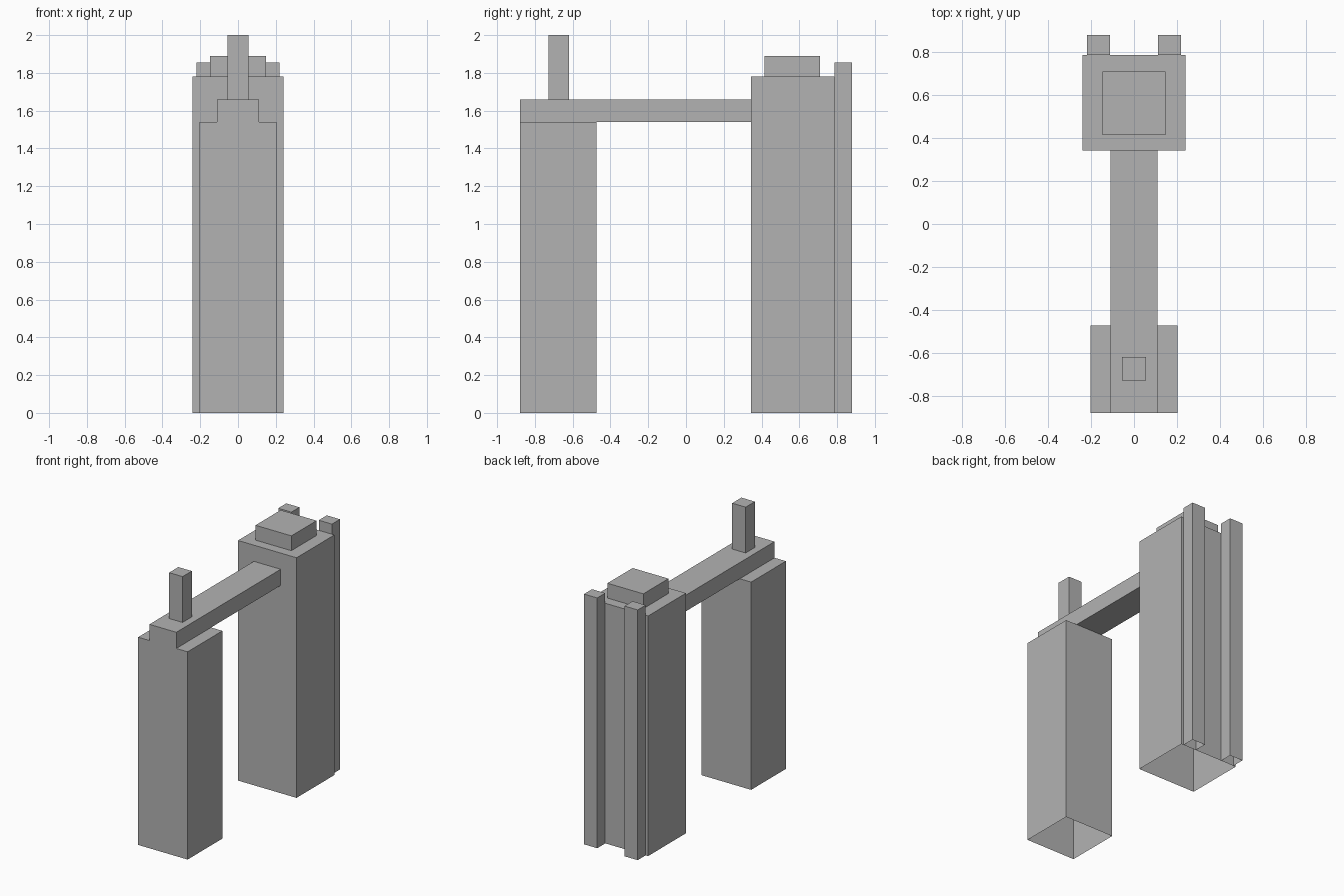
import bpy
import bmesh

cube = bpy.data.objects.get("Cube")
if cube:
    bpy.data.objects.remove(cube, do_unlink=True)

# Single plain grey
grey = bpy.data.materials.new("concrete grey")
grey.use_nodes = True
colour = (0.45, 0.45, 0.45, 1)
grey.diffuse_color = colour
grey.node_tree.nodes["Principled BSDF"].inputs["Base Color"].default_value = colour


def block(name, x, y, z, open_base=False):
    """Box spanning the given (low, high) ranges, optionally without a floor."""
    bm = bmesh.new()
    bmesh.ops.create_cube(bm, size=1)
    for v in bm.verts:
        v.co = [r[0] if c < 0 else r[1] for c, r in zip(v.co, (x, y, z))]
    bm.normal_update()
    if open_base:
        floor = [f for f in bm.faces if f.normal.z < -0.5]
        bmesh.ops.delete(bm, geom=floor, context='FACES_ONLY')
    mesh = bpy.data.meshes.new(name)
    bm.to_mesh(mesh)
    bm.free()
    mesh.materials.append(grey)
    obj = bpy.data.objects.new(name, mesh)
    bpy.context.scene.collection.objects.link(obj)
    return obj


# Two hollow towers, open underneath
block("front_tower", (-0.203, 0.203), (-0.88, -0.473), (0, 1.54), True)
block("rear_tower", (-0.24, 0.24), (0.343, 0.786), (0, 1.78), True)

# Bridge between the towers, with a mast above the front one
block("bridge", (-0.11, 0.11), (-0.88, 0.343), (1.54, 1.66))
block("mast", (-0.055, 0.055), (-0.728, -0.62), (1.66, 2))

# Roof box and two pilasters on the rear tower
block("roof_box", (-0.147, 0.147), (0.415, 0.71), (1.78, 1.89))
for side, x in (("left", (0.112, 0.22)), ("right", (-0.22, -0.112))):
    block(side + "_pilaster", x, (0.786, 0.88), (0, 1.855), True)
